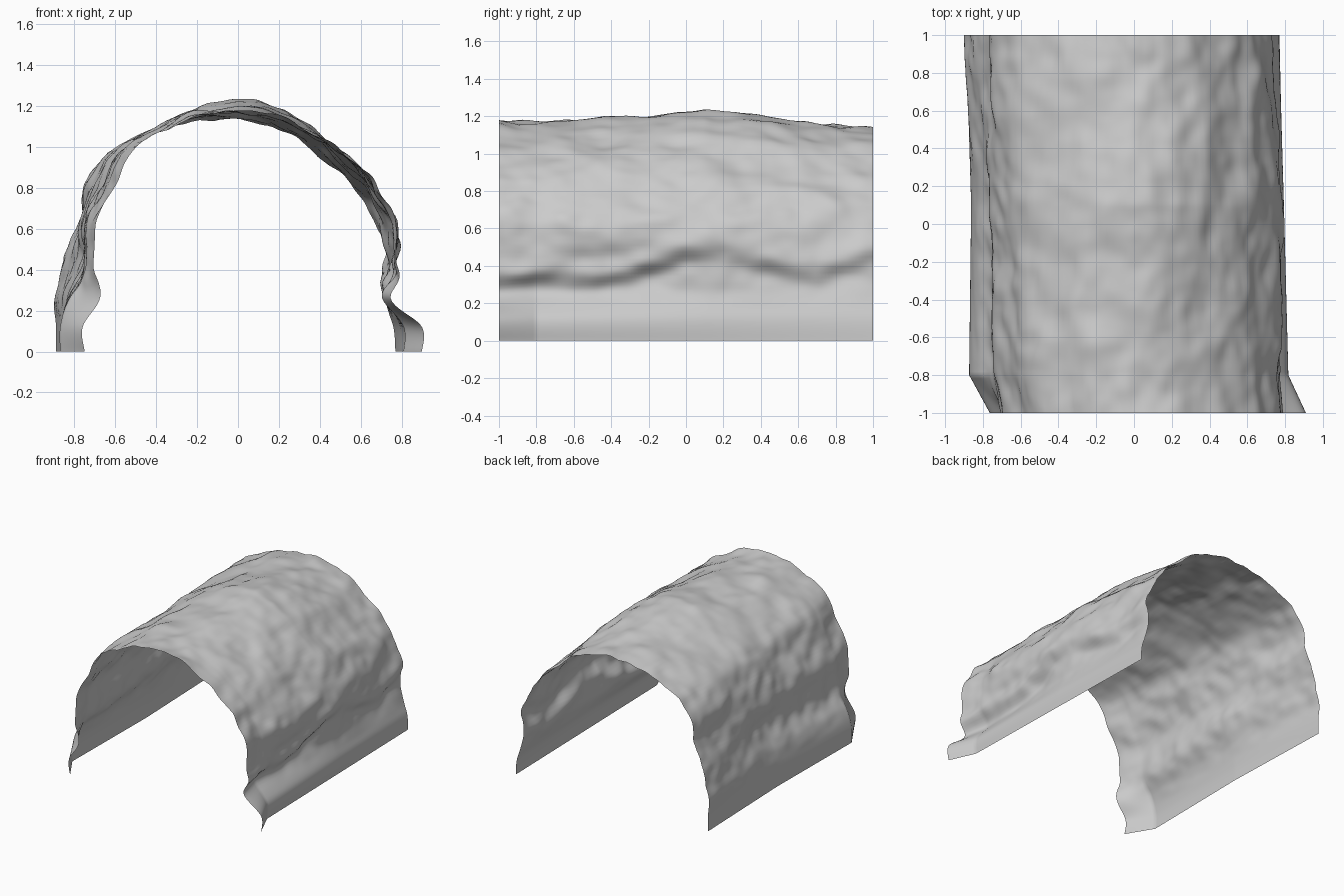
import bpy, bmesh, math
from mathutils import Vector, noise

if "Cube" in bpy.data.objects:
    bpy.data.objects.remove(bpy.data.objects["Cube"])

# Cross-sections of the tunnel (x, z), left foot to right foot, keyed by y
S_FRONT = [(-.75, 0), (-.76, .12), (-.68, .26), (-.71, .42), (-.70, .63), (-.61, .81),
           (-.53, .97), (-.30, 1.12), (-.05, 1.17), (.20, 1.15), (.40, 1.05), (.58, .92),
           (.70, .79), (.80, .62), (.78, .42), (.76, .25), (.90, .12), (.90, 0)]
S_NEAR = [(-.87, 0), (-.87, .12), (-.83, .26), (-.75, .40), (-.73, .62), (-.65, .80),
          (-.56, .97), (-.32, 1.12), (-.05, 1.175), (.20, 1.14), (.40, 1.04), (.56, .92),
          (.68, .78), (.77, .62), (.75, .42), (.71, .27), (.81, .12), (.81, 0)]
S_MID = [(-.86, 0), (-.86, .12), (-.83, .27), (-.76, .42), (-.76, .62), (-.68, .82),
         (-.59, .98), (-.33, 1.14), (-.05, 1.22), (.15, 1.21), (.36, 1.10), (.54, .95),
         (.67, .79), (.77, .62), (.76, .45), (.74, .27), (.79, .12), (.79, 0)]
S_BACK = [(-.89, 0), (-.89, .12), (-.90, .28), (-.85, .46), (-.77, .64), (-.76, .82),
          (-.63, .98), (-.35, 1.10), (-.05, 1.135), (.15, 1.11), (.33, 1.02), (.48, .89),
          (.60, .76), (.67, .64), (.71, .49), (.71, .28), (.76, .12), (.77, 0)]
KEYS = [(-1, S_FRONT), (-.8, S_NEAR), (.1, S_MID), (1, S_BACK)]
# Wandering height of the rock ledge on the right and left walls
LEDGE_R = [(-1, .30), (-.5, .30), (-.3, .34), (0, .46), (.2, .47), (.45, .38), (.7, .32), (1, .45)]
LEDGE_L = [(-1, .36), (-.4, .42), (.2, .37), (.6, .30), (1, .36)]


def between(table, y):
    for (a, va), (b, vb) in zip(table, table[1:]):
        if y <= b:
            return va, vb, (y - a) / (b - a)
    return table[-1][1], table[-1][1], 0


def height(table, y):
    a, b, t = between(table, y)
    return a + (b - a) * t


def section(y):
    a, b, t = between(KEYS, y)
    return [Vector(p).lerp(Vector(q), t) for p, q in zip(a, b)]


def spline(pts, t):
    # Catmull-Rom through the section points
    n = len(pts) - 1
    i = min(int(t * n), n - 1)
    u = t * n - i
    p0, p1, p2, p3 = (pts[max(0, min(n, i + k))] for k in (-1, 0, 1, 2))
    return .5 * (2 * p1 + (p2 - p0) * u + (2 * p0 - 5 * p1 + 4 * p2 - p3) * u * u
                 + (3 * p1 - p0 - 3 * p2 + p3) * u ** 3)


def rock(x, y, z):
    # Streaky rock relief, longer along the tunnel than around it
    big = noise.noise(Vector((x * 3.2, y * 2.3, z * 3.2 + 7)))
    mid = noise.noise(Vector((x * 7 + 3, y * 4.5, z * 7)))
    fine = noise.noise(Vector((x * 13, y * 9 + 5, z * 13)))
    return .022 * big + .020 * mid + .009 * fine


# Rock tunnel shell
NU, NV = 140, 110
bm = bmesh.new()
rows = []
for j in range(NV + 1):
    y = -1 + 2 * j / NV
    pts = section(y)
    right, left = height(LEDGE_R, y), height(LEDGE_L, y)
    row = []
    for i in range(NU + 1):
        p = spline(pts, i / NU)
        out = Vector((p.x, max(0, p.y - .45) * 1.1)).normalized()
        fade = max(0, min(1, (p.y - .17) / .18))   # smooth kerb at the foot
        d = rock(p.x, y, p.y) * fade
        if abs(p.x) > .5:                          # overhanging ledges
            h = (p.y - (right if p.x > 0 else left)) / .06
            size = .032 if p.x > 0 else .008
            size *= 1 - .4 * max(0, y) ** 2
            d += size * h * math.exp(-h * h * .5) * fade
        q = p + out * d
        row.append(bm.verts.new((q.x, y, max(0, q.y))))
    rows.append(row)
for r, s in zip(rows, rows[1:]):
    for i in range(NU):
        bm.faces.new((r[i], s[i], s[i + 1], r[i + 1]))
bmesh.ops.recalc_face_normals(bm, faces=bm.faces)
bm.faces.ensure_lookup_table()
if bm.faces[NU // 2].normal.z < 0:
    bmesh.ops.reverse_faces(bm, faces=bm.faces)

mesh = bpy.data.meshes.new("rock_tunnel")
bm.to_mesh(mesh)
bm.free()
tunnel = bpy.data.objects.new("rock_tunnel", mesh)
bpy.context.collection.objects.link(tunnel)
for f in mesh.polygons:
    f.use_smooth = True
